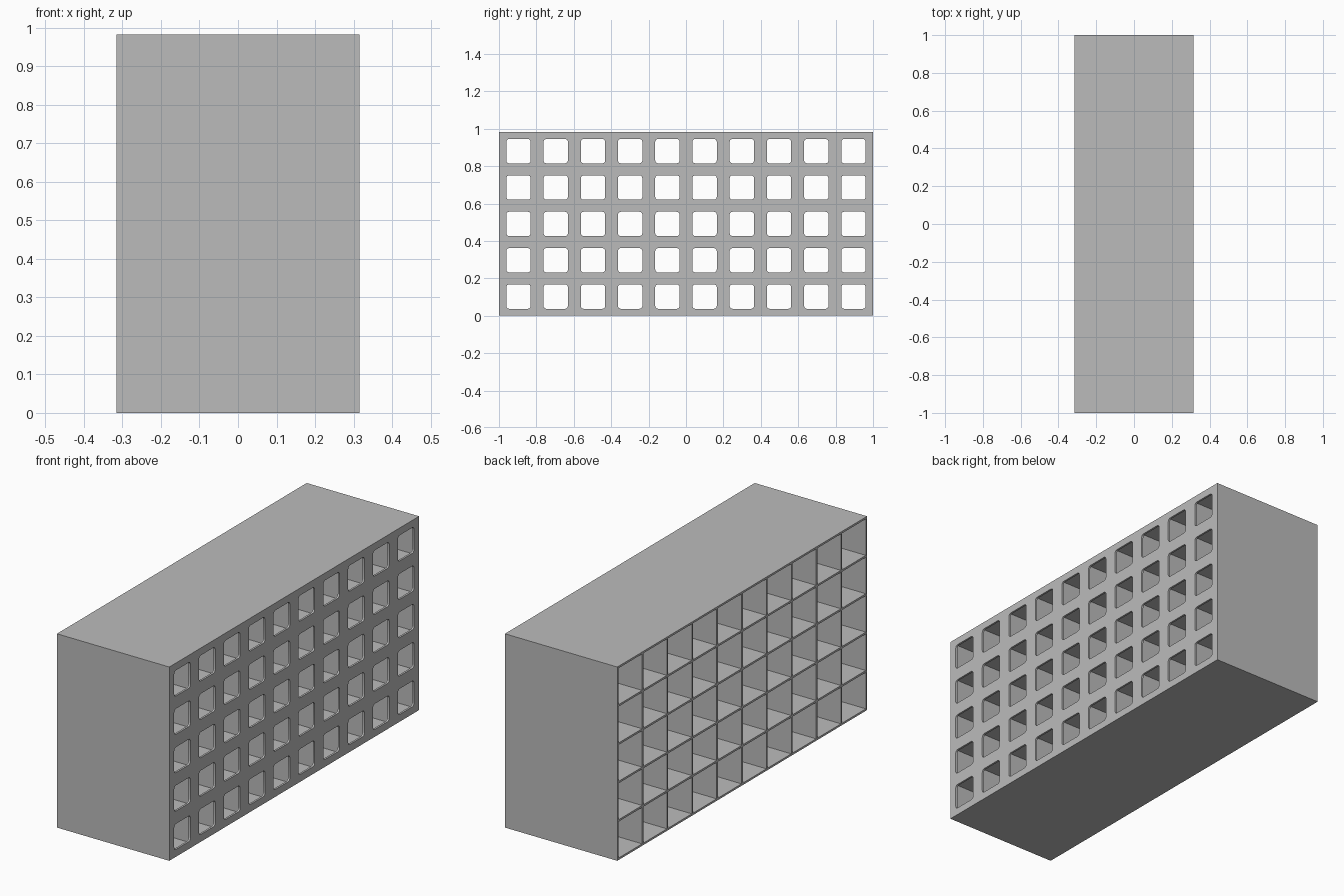
import bpy
import bmesh
from math import sin, cos, pi

if "Cube" in bpy.data.objects:
    bpy.data.objects.remove(bpy.data.objects["Cube"], do_unlink=True)

DEPTH, LENGTH, HEIGHT = 0.63, 2.0, 0.982
COLS, ROWS = 10, 5
WALL = 0.01
PITCH_Y = (LENGTH - WALL) / COLS
PITCH_Z = (HEIGHT - WALL) / ROWS

grey = bpy.data.materials.new("plain_grey")
grey.use_nodes = True
colour = (0.5, 0.5, 0.5, 1)
grey.diffuse_color = colour
grey.node_tree.nodes["Principled BSDF"].inputs["Base Color"].default_value = colour


def outline(cy, cz, w, h, radius=0, steps=4):
    """Rectangle outline, with rounded corners when a radius is given."""
    points = []
    for i, (sy, sz) in enumerate([(1, 1), (-1, 1), (-1, -1), (1, -1)]):
        y = cy + sy * (w / 2 - radius)
        z = cz + sz * (h / 2 - radius)
        for k in range(steps + 1 if radius else 1):
            a = (i + k / steps) * pi / 2
            points.append((y + radius * cos(a), z + radius * sin(a)))
    return points


def lattice(name, x0, x1, hole_w, hole_h, radius=0):
    """Slab from x0 to x1, pierced by one hole per cell."""
    outlines = [outline(0, HEIGHT / 2, LENGTH, HEIGHT)]
    for c in range(COLS):
        for r in range(ROWS):
            cy = (c - (COLS - 1) / 2) * PITCH_Y
            cz = HEIGHT / 2 + (r - (ROWS - 1) / 2) * PITCH_Z
            outlines.append(outline(cy, cz, hole_w, hole_h, radius))
    curve = bpy.data.curves.new(name, "CURVE")
    curve.dimensions = "2D"
    curve.fill_mode = "BOTH"
    curve.extrude = (x1 - x0) / 2
    for points in outlines:
        spline = curve.splines.new("POLY")
        spline.points.add(len(points) - 1)
        for p, (y, z) in zip(spline.points, points):
            p.co = (y, z, 0, 1)
        spline.use_cyclic_u = True
    obj = bpy.data.objects.new(name, curve)
    bpy.context.collection.objects.link(obj)
    bpy.ops.object.select_all(action="DESELECT")
    bpy.context.view_layer.objects.active = obj
    obj.select_set(True)
    bpy.ops.object.convert(target="MESH")
    obj = bpy.context.view_layer.objects.active

    # Stand the slab up: drawing plane becomes y-z, extrusion becomes x
    bm = bmesh.new()
    bm.from_mesh(obj.data)
    for v in bm.verts:
        y, z, x = v.co
        v.co = (x + (x0 + x1) / 2, y, z)
    bmesh.ops.remove_doubles(bm, verts=bm.verts, dist=0.0001)
    bmesh.ops.recalc_face_normals(bm, faces=bm.faces)
    bm.to_mesh(obj.data)
    bm.free()
    obj.data.materials.clear()
    obj.data.materials.append(grey)
    bpy.ops.object.shade_smooth_by_angle()
    return obj


# Open compartments, reaching to the -x side
lattice("compartment_grid", -DEPTH / 2, DEPTH / 2 - WALL,
        PITCH_Y - WALL, PITCH_Z - WALL)

# Thin panel closing the +x side, with a rounded window into each compartment
lattice("window_panel", DEPTH / 2 - WALL, DEPTH / 2, 0.13, 0.13, 0.015)
